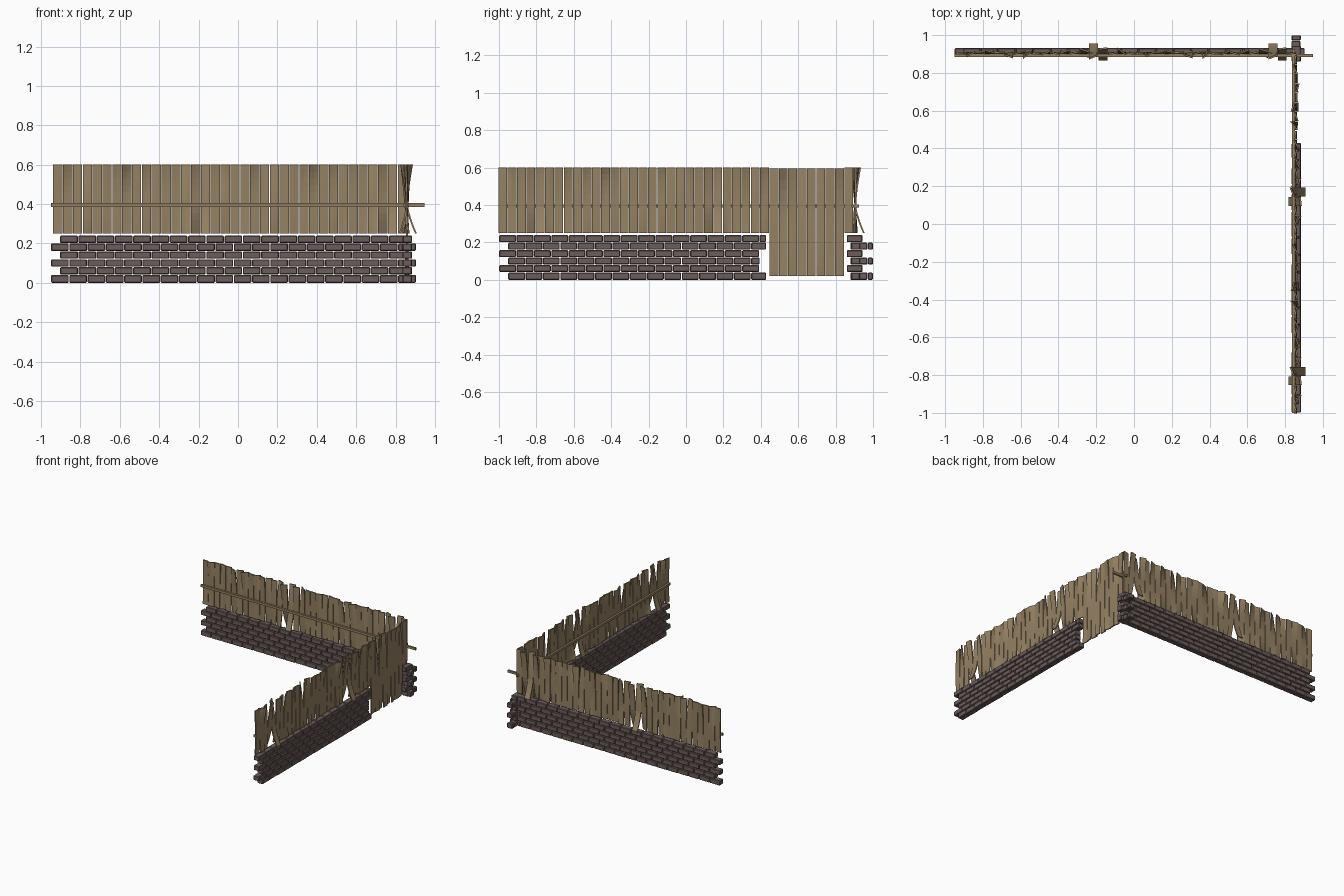
import bpy, bmesh, random
from mathutils import Vector

if "Cube" in bpy.data.objects:
    bpy.data.objects.remove(bpy.data.objects["Cube"])

random.seed(4)


def material(name, color):
    m = bpy.data.materials.new(name)
    m.diffuse_color = (*color, 1)
    m.use_nodes = True
    m.node_tree.nodes["Principled BSDF"].inputs["Base Color"].default_value = m.diffuse_color
    return m


WOOD = material("weathered_wood", (0.30, 0.22, 0.125))
BRICK = material("dull_brick", (0.15, 0.11, 0.105))


# Wall frames: u runs along the wall, v points to the outside
def back(u, v, z):
    return Vector((-0.94 + u, 0.905 + v, z))


def side(u, v, z):
    return Vector((0.858 + v, 0.895 - u, z))


def finish(bm, name, mat, bevel=0):
    bmesh.ops.recalc_face_normals(bm, faces=bm.faces)
    me = bpy.data.meshes.new(name)
    bm.to_mesh(me)
    bm.free()
    me.materials.append(mat)
    ob = bpy.data.objects.new(name, me)
    bpy.context.collection.objects.link(ob)
    if bevel:
        mod = ob.modifiers.new("worn_edges", 'BEVEL')
        mod.width, mod.segments = bevel, 1
    return ob


def box(bm, lo, hi):
    r = bmesh.ops.create_cube(bm, size=1)
    for v in r["verts"]:
        v.co = Vector([lo[i] + (v.co[i] + 0.5) * (hi[i] - lo[i]) for i in range(3)])


# Warped plank: pinned at the rail, corners curling in or out at both ends
def plank(bm, frame, u, z0, z1, warp, width=0.047, thick=0.009):
    bl, br, tl, tr = warp
    rings, n, pin = [], 10, 0.42
    for i in range(n + 1):
        t = i / n
        down = max(0, (pin - t) / pin) ** 1.4
        up = max(0, (t - pin) / (1 - pin)) ** 1.4
        left, right = bl * down + tl * up, br * down + tr * up
        mid = (left + right) / 2
        z = z0 + (z1 - z0) * t
        loop = [(0, left), (0.5, mid), (1, right)]
        pts = [(u + s * width, o - thick / 2, z) for s, o in loop]
        pts += [(u + s * width, o + thick / 2, z) for s, o in reversed(loop)]
        rings.append([bm.verts.new(frame(*p)) for p in pts])
    for a, b in zip(rings, rings[1:]):
        for k in range(6):
            bm.faces.new((a[k], a[(k + 1) % 6], b[(k + 1) % 6], b[k]))
    bm.faces.new(rings[0])
    bm.faces.new(rings[-1])


# Nineteen plank shapes, repeated along both walls
warps = []
for k in range(19):
    w = [random.uniform(-0.010, 0.010) for _ in range(4)]
    if k % 4 == 1:
        w[random.randrange(2, 4)] += random.choice((-0.026, 0.022))
    if k % 4 == 3:
        w[random.randrange(4)] += random.choice((-0.024, 0.024))
    warps.append(w)
warps[14] = [0.046, 0.046, -0.03, -0.012]
warps[15] = [-0.036, -0.036, 0.02, 0.026]
warps[13][:2] = [0.002, -0.022]


def plank_row(name, frame, ids, z0=0.25, z1=0.6, calm=1.0):
    bm = bmesh.new()
    for k in ids:
        plank(bm, frame, 0.05 * k + 0.0015, z0, z1, [c * calm for c in warps[k % 19]])
    return finish(bm, name, WOOD)


plank_row("back_planks", back, range(36))
plank_row("side_planks", side, [0] + list(range(9, 38)))
plank_row("gate_planks", side, range(1, 9), 0.02, 0.595)

# Rails on the inner faces
bm = bmesh.new()
box(bm, (-0.95, 0.884, 0.386), (0.947, 0.899, 0.404))
finish(bm, "back_rail", WOOD)
bm = bmesh.new()
box(bm, (0.837, -1.0, 0.386), (0.852, 0.925, 0.404))
finish(bm, "side_rail", WOOD)


# Brick course between two ends, cut short at the last brick
def course(bm, axis, start, end, row, cross):
    p, length, gap = start, 0.0928, 0.003
    while p < end - 0.012:
        q = min(p + length, end)
        z = row * 0.04 + 0.002
        j = random.uniform(-0.0015, 0.0015)
        lo, hi = [0, 0, z], [0, 0, z + 0.037]
        if row == 0:
            lo[2] = 0
        lo[axis], hi[axis] = p + gap / 2, q - gap / 2
        lo[1 - axis], hi[1 - axis] = cross[0] + j, cross[1] + j
        box(bm, lo, hi)
        p = q


# Back footing
bm = bmesh.new()
for r in range(6):
    s, e = ((-0.951, 0.905), (-0.905, 0.88))[r % 2]
    course(bm, 0, s, e, r, (0.885, 0.931))
finish(bm, "back_brick_footing", BRICK, 0.004)

# Side footing, broken by the gate, with a toothed pier at the corner
bm = bmesh.new()
ends = (0.43, 0.395, 0.395, 0.395, 0.43, 0.43)
for r in range(6):
    course(bm, 1, (-0.952, -1.0)[r % 2], ends[r], r, (0.836, 0.883))
    s, e = ((0.878, 1.0), (0.858, 0.945))[r % 2]
    course(bm, 1, s, e, r, (0.835, 0.882))
finish(bm, "side_brick_footing", BRICK, 0.004)
